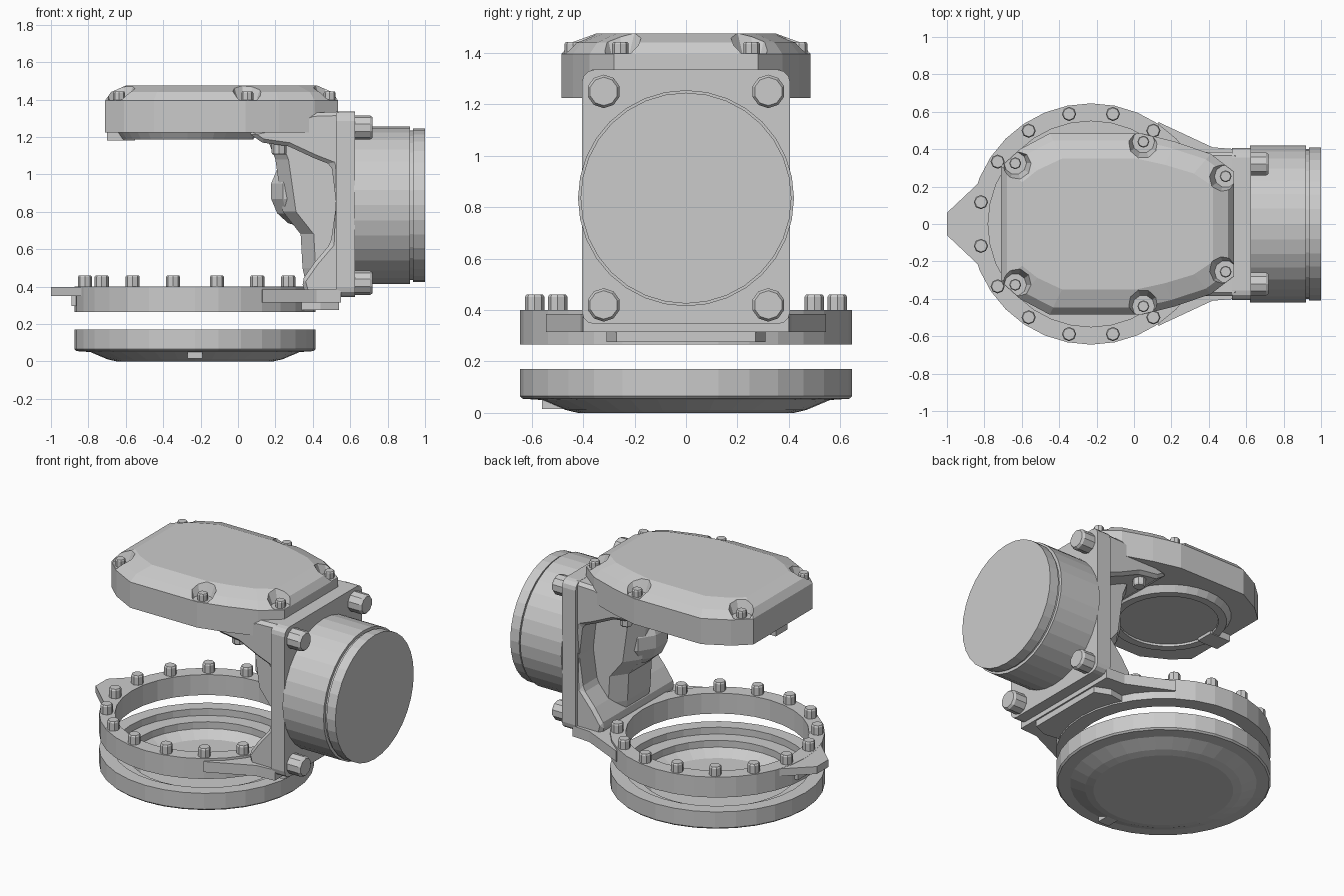
import bpy, bmesh
from math import sin, cos, pi, radians
from mathutils import Matrix

if "Cube" in bpy.data.objects:
    bpy.data.objects.remove(bpy.data.objects["Cube"])

CX = -0.23          # centre of the ring and lid
MZ = 0.835          # height of the motor axis
ALONG_X = Matrix.Rotation(pi / 2, 4, 'Y')
XZ = Matrix(((1, 0, 0, 0), (0, 0, -1, 0), (0, 1, 0, 0), (0, 0, 0, 1)))
YZ = Matrix(((0, 0, 1, 0), (1, 0, 0, 0), (0, 1, 0, 0), (0, 0, 0, 1)))


def finish(name, bm, matrix=Matrix()):
    bmesh.ops.remove_doubles(bm, verts=bm.verts, dist=1e-5)
    bmesh.ops.transform(bm, matrix=matrix, verts=bm.verts)
    bmesh.ops.recalc_face_normals(bm, faces=bm.faces)
    mesh = bpy.data.meshes.new(name)
    bm.to_mesh(mesh)
    bm.free()
    ob = bpy.data.objects.new(name, mesh)
    bpy.context.collection.objects.link(ob)
    return ob


def loft(name, sections, matrix=Matrix()):
    """Joins outlines of equal length and caps both ends."""
    bm = bmesh.new()
    rings = [[bm.verts.new(p) for p in s] for s in sections]
    n = len(rings[0])
    for a, b in zip(rings, rings[1:]):
        for i in range(n):
            j = (i + 1) % n
            bm.faces.new((a[i], a[j], b[j], b[i]))
    bm.faces.new(rings[0])
    bm.faces.new(rings[-1])
    return finish(name, bm, matrix)


def extrude(name, outline, lo, hi, matrix=Matrix()):
    return loft(name, [[(u, v, w) for u, v in outline] for w in (lo, hi)], matrix)


def lathe(name, profile, loc, rot=Matrix(), segs=32, closed=False):
    """Spins a (radius, height) profile round the local z axis."""
    bm = bmesh.new()
    rings = [[bm.verts.new((r * cos(2 * pi * i / segs), r * sin(2 * pi * i / segs), h))
              for i in range(segs)] for r, h in profile]
    if closed:
        rings.append(rings[0])
    for a, b in zip(rings, rings[1:]):
        for i in range(segs):
            j = (i + 1) % segs
            bm.faces.new((a[i], a[j], b[j], b[i]))
    bmesh.ops.remove_doubles(bm, verts=bm.verts, dist=1e-5)
    return finish(name, bm, Matrix.Translation(loc) @ rot)


def bolt(name, loc, r, h, rot=Matrix(), segs=8):
    return lathe(name, [(0, -0.01), (r, -0.01), (r, h * 0.85), (r * 0.85, h), (0, h)],
                 loc, rot, segs)


def mirrored(half):
    return half + [(x, -y) for x, y in reversed(half)]


def bevel(ob, width):
    m = ob.modifiers.new("bevel", 'BEVEL')
    m.width, m.segments, m.limit_method = width, 1, 'ANGLE'


def arc(r, a0, a1, n):
    return [(CX + r * cos(radians(a0 + (a1 - a0) * i / n)),
             r * sin(radians(a0 + (a1 - a0) * i / n))) for i in range(n + 1)]


# Bottom lid: a shallow stepped dish
lathe("bottom_lid", [(0, 0.0), (0.42, 0.0), (0.47, 0.012), (0.56, 0.05), (0.635, 0.055),
                     (0.645, 0.065), (0.645, 0.17), (0.56, 0.17), (0.56, 0.125),
                     (0.47, 0.125), (0.47, 0.08), (0.40, 0.04), (0, 0.04)], (CX, 0, 0))
extrude("lid_drain_nub", [(CX - .04, -.56), (CX + .04, -.56), (CX + .04, -.44), (CX - .04, -.44)],
        0.015, 0.056)

# Ring flange, its pointed tail and the foot joining it to the motor plate
lathe("ring_flange", [(0.55, 0.265), (0.645, 0.265), (0.645, 0.40), (0.55, 0.40)],
      (CX, 0, 0), closed=True)
extrude("ring_tail", arc(0.56, 158, 202, 4) + [(-0.83, -0.22), (-1.0, -0.06), (-1.0, 0.06), (-0.83, 0.22)],
        0.35, 0.399)
extrude("tail_rib", [(-0.89, -0.1), (-0.80, -0.1), (-0.80, 0.1), (-0.89, 0.1)], 0.295, 0.352)
wing = arc(0.56, -52, 52, 10) + [(0.13, 0.545), (0.42, 0.41), (0.55, 0.40),
                                 (0.55, -0.40), (0.42, -0.41), (0.13, -0.545)]
extrude("foot_wings", wing, 0.315, 0.385)
extrude("foot_pad", arc(0.56, -30, 30, 6) + [(0.44, 0.31), (0.54, 0.27), (0.54, -0.27), (0.44, -0.31)],
        0.275, 0.34)

# Bolts round the ring, leaving out the two places at the motor side
for k in range(16):
    a = radians(11.25 + 22.5 * k)
    if cos(a) < 0.95:
        bolt("ring_bolt", (CX + 0.6 * cos(a), 0.6 * sin(a), 0.40), 0.038, 0.06)

# C-shaped yoke carrying the top cover
yoke = [(0.05, 1.225), (0.23, 1.26), (0.40, 1.33), (0.56, 1.335), (0.56, 0.35), (0.36, 0.36),
        (0.34, 0.43), (0.41, 0.53), (0.495, 0.63), (0.525, 0.84), (0.50, 1.05),
        (0.41, 1.085), (0.27, 1.15), (0.13, 1.17)]
bevel(extrude("yoke", yoke, -0.385, 0.385, XZ), 0.02)

# Gear housing on the inner wall of the yoke
spine = [(0.16, 1.18), (0.20, 1.08), (0.24, 0.80), (0.335, 0.68), (0.345, 0.50),
         (0.37, 0.38), (0.55, 0.38), (0.55, 1.18)]
loft("housing_spine", [[(x + s, z, y) for x, z in spine]
                       for s, y in ((0.07, -0.22), (0, -0.12), (0, 0.12), (0.07, 0.22))], XZ)
bm = bmesh.new()
bmesh.ops.create_uvsphere(bm, u_segments=10, v_segments=7, radius=1)
finish("housing_bulb", bm, Matrix.Translation((0.34, 0, 0.91)) @ Matrix.Diagonal((0.175, 0.2, 0.19, 1)))
for s in (-1, 1):
    bolt("yoke_bolt", (0.22, s * 0.31, 1.17), 0.04, 0.065, Matrix.Rotation(pi, 4, 'X'))

# Motor mounting plate with rounded corners and four bolts
w, h, r = 0.405, 0.495, 0.05
plate = []
for q, (sy, sz) in enumerate(((1, 1), (-1, 1), (-1, -1), (1, -1))):
    for i in range(4):
        a = pi / 2 * q + pi / 6 * i
        plate.append((sy * (w - r) + r * cos(a), 0.84 + sz * (h - r) + r * sin(a)))
extrude("motor_plate", plate, 0.525, 0.625, YZ)
for y in (-0.32, 0.32):
    for z in (0.42, 1.25):
        bolt("plate_bolt", (0.625, y, z), 0.065, 0.095, ALONG_X, 10)

# Motor drum with a groove before the end cap
lathe("motor_drum", [(0, 0.0), (0.42, 0.0), (0.42, 0.30), (0.40, 0.30), (0.40, 0.315),
                     (0.41, 0.315), (0.41, 0.38), (0, 0.38)], (0.62, 0, MZ), ALONG_X)

# Top cover: stacked outlines with a sloped rim
base = mirrored([(-0.71, 0.31), (-0.61, 0.40), (-0.45, 0.485), (0.04, 0.485),
                 (0.22, 0.44), (0.41, 0.375), (0.535, 0.28)])
levels = ((1.225, 1.0, 1.0), (1.395, 1.0, 1.0), (1.44, 0.95, 0.92), (1.475, 0.82, 0.72))
cover = loft("top_cover", [[(-0.09 + (x + 0.09) * sx, y * sy, z) for x, y in base]
                           for z, sx, sy in levels])
spots = [(x, s * y) for x, y in ((-0.635, 0.325), (0.05, 0.44), (0.49, 0.255)) for s in (-1, 1)]
for x, y in spots:
    cut = lathe("recess_cutter", [(0, 0), (0.06, 0), (0.10, 0.1), (0, 0.1)], (x, y, 1.397), segs=10)
    cut.hide_render = True
    cut.hide_set(True)
    m = cover.modifiers.new("recess", 'BOOLEAN')
    m.operation, m.object, m.solver = 'DIFFERENCE', cut, 'EXACT'
    bolt("cover_bolt", (x, y, 1.397), 0.032, 0.045)

# Underside of the cover: bearing rim, recessed disc and a tab
lathe("bearing_rim", [(0.30, 1.185), (0.35, 1.185), (0.38, 1.23), (0.30, 1.23)],
      (CX - 0.04, 0, 0), closed=True)
lathe("bearing_disc", [(0, 1.2), (0.305, 1.2), (0.305, 1.228), (0, 1.228)], (CX - 0.04, 0, 0))
extrude("rim_tab", [(-0.70, -0.06), (-0.55, -0.06), (-0.55, 0.06), (-0.70, 0.06)], 1.18, 1.23)
